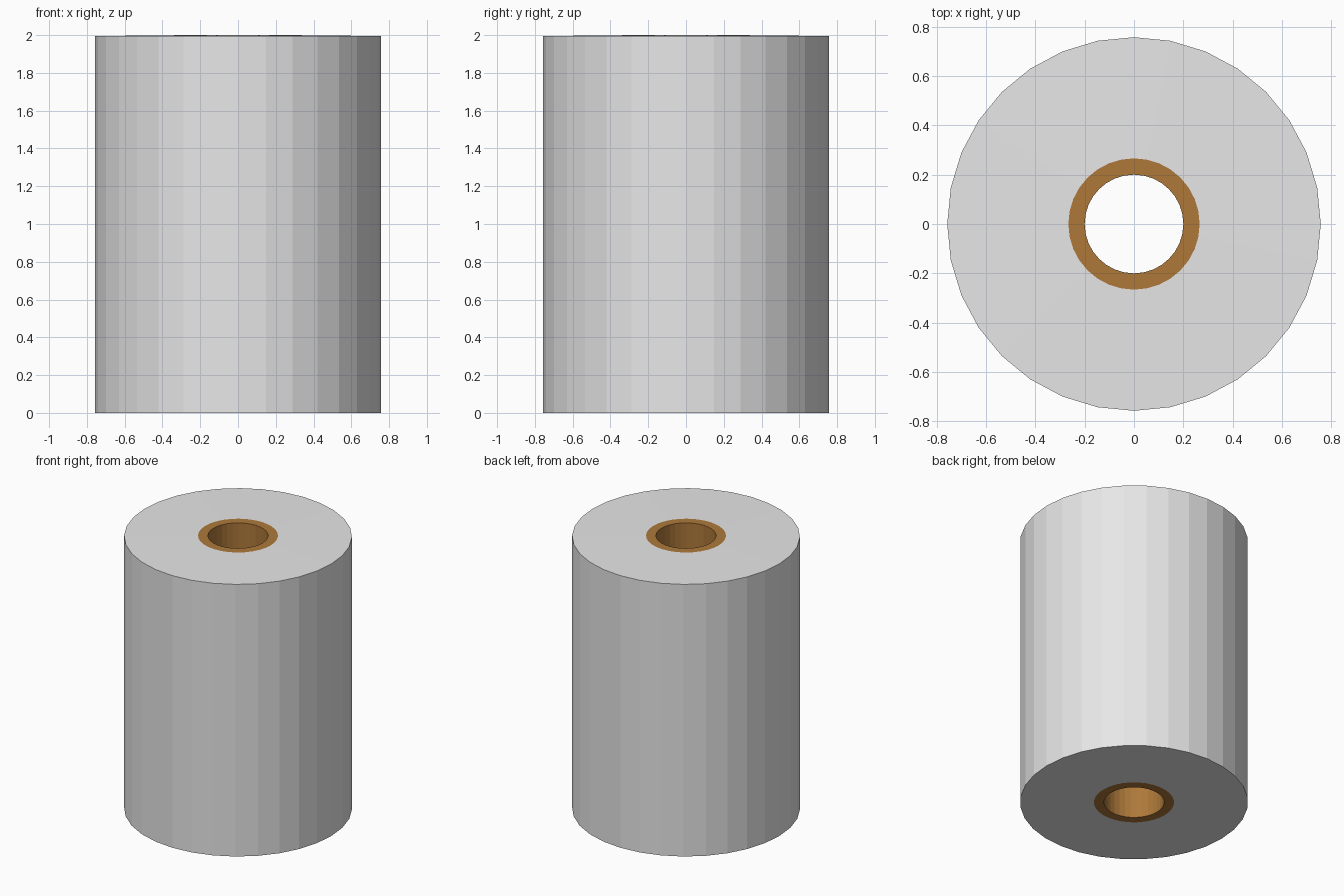
import bpy, bmesh, math

if "Cube" in bpy.data.objects:
    bpy.data.objects.remove(bpy.data.objects["Cube"])

SIDES = 32
OUTER, CORE_OUT, CORE_IN = 0.757, 0.266, 0.2
HEIGHT, RIM = 2.0, 1.995   # top face dips very slightly towards the rim


def material(name, rgb):
    m = bpy.data.materials.new(name)
    m.diffuse_color = (*rgb, 1.0)
    m.use_nodes = True
    m.node_tree.nodes["Principled BSDF"].inputs["Base Color"].default_value = m.diffuse_color
    return m


paper = material("paper_grey", (0.8, 0.8, 0.8))
card = material("cardboard_brown", (0.42, 0.19, 0.042))

# Closed cross-section (radius, height) and material of the band that follows each point
profile = [
    (CORE_IN, 0.0, 1),        # core, bottom edge
    (CORE_OUT, 0.0, 0),       # paper, bottom face
    (OUTER, 0.0, 0),          # paper, outer wall
    (OUTER, RIM, 0),          # paper, top face
    (CORE_OUT, HEIGHT, 1),    # core, top edge
    (CORE_IN, HEIGHT, 1),     # core, bore
]

# Roll: paper wound round a cardboard core, lathed about z
bm = bmesh.new()
rings = []
for r, z, _ in profile:
    rings.append([bm.verts.new((r * math.cos(2 * math.pi * i / SIDES),
                                r * math.sin(2 * math.pi * i / SIDES), z))
                  for i in range(SIDES)])
for k, (_, _, mat) in enumerate(profile):
    a, b = rings[k], rings[(k + 1) % len(rings)]
    for i in range(SIDES):
        j = (i + 1) % SIDES
        f = bm.faces.new((a[i], a[j], b[j], b[i]))
        f.material_index = mat
bmesh.ops.recalc_face_normals(bm, faces=bm.faces[:])

mesh = bpy.data.meshes.new("paper_roll")
bm.to_mesh(mesh)
bm.free()
mesh.materials.append(paper)
mesh.materials.append(card)
roll = bpy.data.objects.new("paper_roll", mesh)
bpy.context.collection.objects.link(roll)
